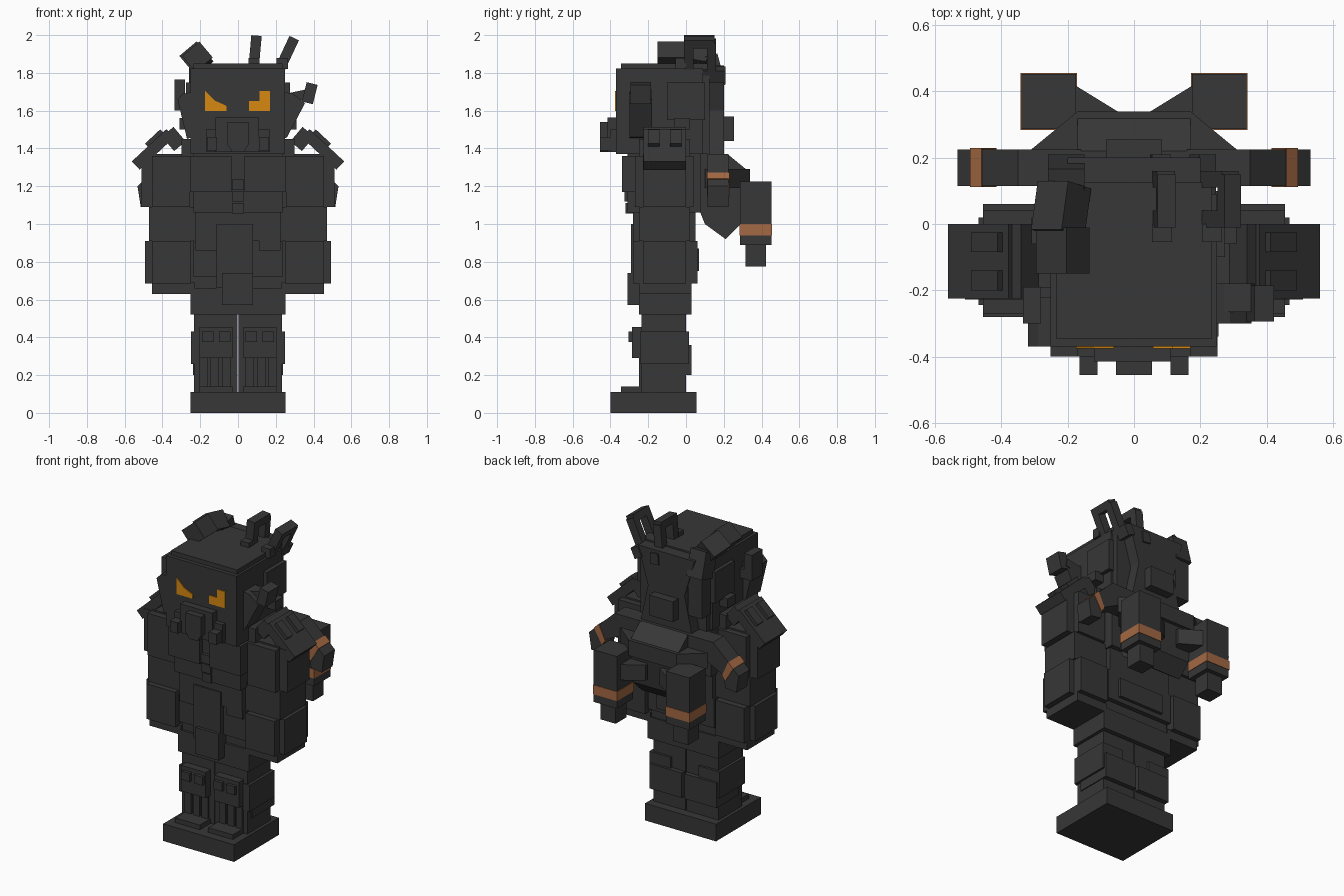
import bpy, bmesh
from math import radians
from mathutils import Matrix, Vector

cube = bpy.data.objects.get("Cube")
if cube:
    bpy.data.objects.remove(cube, do_unlink=True)


def material(name, rgb):
    m = bpy.data.materials.new(name)
    m.use_nodes = True
    m.diffuse_color = (*rgb, 1)
    bsdf = next(n for n in m.node_tree.nodes if n.type == 'BSDF_PRINCIPLED')
    bsdf.inputs["Base Color"].default_value = (*rgb, 1)
    bsdf.inputs["Roughness"].default_value = 0.8
    return m


CHARCOAL = material("charcoal", (0.038, 0.038, 0.038))
AMBER = material("amber", (0.68, 0.25, 0.006))
COPPER = material("copper", (0.37, 0.14, 0.056))


def finish(name, bm, mat):
    bmesh.ops.recalc_face_normals(bm, faces=bm.faces)
    me = bpy.data.meshes.new(name)
    bm.to_mesh(me)
    bm.free()
    me.materials.append(mat)
    bpy.context.collection.objects.link(bpy.data.objects.new(name, me))


def both(fn, name, both_sides):
    """Run a builder once, or once for each side with x negated."""
    if both_sides:
        fn("left_" + name, 1)
        fn("right_" + name, -1)
    else:
        fn(name, 1)


def box(name, x, y, z, mat=CHARCOAL, tilt=0, pitch=0, turn=0, pair=False):
    """Box from three ranges; tilt is about y, pitch about x, turn about z."""
    def build(nm, s):
        bm = bmesh.new()
        bmesh.ops.create_cube(bm, size=1)
        c = Vector([(r[0] + r[1]) / 2 for r in (x, y, z)])
        d = [r[1] - r[0] for r in (x, y, z)]
        m = (Matrix.Scale(s, 4, (1, 0, 0)) @ Matrix.Translation(c)
             @ Matrix.Rotation(radians(turn), 4, 'Z') @ Matrix.Rotation(radians(tilt), 4, 'Y')
             @ Matrix.Rotation(radians(pitch), 4, 'X') @ Matrix.Diagonal((*d, 1)))
        bmesh.ops.transform(bm, matrix=m, verts=bm.verts)
        finish(nm, bm, mat)
    both(build, name, pair)


def prism(name, pts, axis, a, b, mat=CHARCOAL, pair=False):
    """Extrude a 2D profile along an axis from a to b."""
    def build(nm, s):
        bm = bmesh.new()

        def vert(p, t):
            co = list(p)
            co.insert("xyz".index(axis), t)
            return bm.verts.new((co[0] * s, co[1], co[2]))
        f = bm.faces.new([vert(p, a) for p in pts])
        top = bmesh.ops.extrude_face_region(bm, geom=[f])["geom"]
        off = [0, 0, 0]
        off["xyz".index(axis)] = b - a
        off[0] *= s
        bmesh.ops.translate(bm, vec=off, verts=[v for v in top if isinstance(v, bmesh.types.BMVert)])
        finish(nm, bm, mat)
    both(build, name, pair)


# Boots and legs
box("boot", (0, .252), (-.4, .055), (0, .11), pair=True)
box("toe_cap", (.03, .205), (-.345, -.23), (.11, .14), pair=True)
box("leg", (.002, .232), (-.235, 0), (.05, .6), pair=True)
box("calf_guard", (.01, .238), (-.2, .03), (.2, .36), pair=True)
box("knee_band", (.1, .25), (-.24, .015), (.26, .43), pair=True)
box("knee_pad", (.03, .205), (-.285, -.2), (.29, .455), pair=True)
for i, x0 in enumerate((.04, .13)):
    box(f"knee_stud_{i}", (x0, x0 + .06), (-.305, -.27), (.375, .43), pair=True)
for i, x0 in enumerate((.04, .1, .16)):
    box(f"shin_slat_{i}", (x0, x0 + .045), (-.25, -.22), (.14, .29), pair=True)

# Coat, belt and torso
box("torso", (-.232, .232), (-.235, .02), (.52, 1.38))
box("coat_skirt", (-.252, .252), (-.25, .03), (.52, .66))
box("coat_waist", (-.235, .235), (-.262, .05), (.72, .91))
box("coat_back_flap", (-.16, .16), (0, .07), (.75, .87))
box("coat_ribs", (-.225, .225), (-.28, .05), (.91, 1.08))
box("coat_chest", (-.235, .235), (-.31, .08), (1.06, 1.37))
box("front_strip", (-.115, .08), (-.29, -.2), (.66, 1.0))
box("front_pouch", (-.085, .08), (-.31, -.2), (.57, .74))
box("side_pocket", (.11, .225), (-.275, -.2), (.86, .98), pair=True)
box("chest_plate", (.035, .255), (-.34, -.1), (1.17, 1.36), pair=True)
for i in range(3):
    box(f"chest_clasp_{i}", (-.033, .033), (-.33 + .005 * i, -.28), (1.18 - .062 * i, 1.235 - .062 * i))
box("collar", (.18, .3), (-.25, .02), (1.34, 1.45), pair=True)

# Arms with layered sleeves and gauntlets
box("arm", (.232, .455), (-.228, 0), (.63, 1.37), pair=True)
box("upper_sleeve", (.24, .51), (-.228, 0), (1.09, 1.36), pair=True)
box("sleeve_lining", (.255, .455), (-.27, .04), (1.09, 1.36), pair=True)
box("elbow_sleeve", (.225, .47), (-.245, .02), (.91, 1.09), pair=True)
box("gauntlet", (.205, .492), (-.228, 0), (.685, .91), pair=True)
box("gauntlet_plates", (.25, .455), (-.28, .06), (.685, .91), pair=True)
box("cuff", (.23, .455), (-.25, .03), (.63, .69), pair=True)

# Slanted shoulder plates with studs
box("shoulder_plate", (.325, .575), (-.225, 0), (1.365, 1.425), tilt=43, pair=True)
box("shoulder_ridge", (.3, .38), (-.225, 0), (1.4, 1.5), tilt=40, pair=True)
for i, y0 in enumerate((-.2, -.085)):
    box(f"shoulder_stud_{i}", (.38, .49), (y0, y0 + .06), (1.42, 1.47), tilt=43, pair=True)

# Head and face mask
box("head", (-.235, .235), (-.345, .125), (1.37, 1.85))
box("head_shell", (-.252, .25), (-.37, .09), (1.37, 1.822))
box("mask", (-.17, .17), (-.4, -.34), (1.38, 1.5))
box("mask_muzzle", (-.12, .11), (-.415, -.34), (1.38, 1.565))
prism("nose_guard", [(-.055, 1.54), (.055, 1.54), (.055, 1.42), (.03, 1.38), (-.03, 1.38), (-.055, 1.42)],
      "y", -.455, -.36)
box("mask_filter", (.11, .165), (-.455, -.36), (1.39, 1.46), pair=True)
prism("right_eye", [(-.175, 1.705), (-.12, 1.652), (-.06, 1.625), (-.06, 1.598), (-.175, 1.598)],
      "y", -.376, -.368, AMBER)
prism("left_eye", [(.057, 1.598), (.057, 1.652), (.115, 1.652), (.115, 1.705), (.17, 1.705), (.17, 1.598)],
      "y", -.376, -.368, AMBER)

# Cheek fins and ear blocks
prism("left_cheek_fin", [(.24, 1.45), (.24, 1.7), (.29, 1.69), (.355, 1.64), (.26, 1.46)], "y", -.3, -.18)
prism("right_cheek_fin", [(-.24, 1.46), (-.24, 1.7), (-.29, 1.69), (-.32, 1.66), (-.27, 1.45)], "y", -.37, -.22)
box("left_ear_block", (.35, .41), (-.295, -.185), (1.64, 1.745), tilt=14)
box("left_ear_stem", (.25, .36), (-.265, -.18), (1.65, 1.7), tilt=-12)
box("right_ear_block", (-.335, -.28), (-.3, -.19), (1.6, 1.765))
box("right_ear_stem", (-.3, -.24), (-.27, -.19), (1.6, 1.66))
box("side_knob", (.24, .31), (-.06, .02), (1.5, 1.56), pair=True)
box("head_side_panel", (.24, .275), (-.1, .1), (1.55, 1.75), pair=True)

# Swept crest over the right side of the head
box("crest_front", (-.275, -.155), (-.15, -.01), (1.83, 1.94), tilt=-40)
box("crest_middle", (-.28, -.16), (-.03, .12), (1.82, 1.93), tilt=-40, pitch=-12)
box("crest_back", (-.26, -.15), (.07, .19), (1.72, 1.89), pitch=15)
box("crest_tail", (-.25, -.15), (.11, .195), (1.48, 1.74))

# Back of the head
prism("nape_panel", [(-.2, 1.84), (.2, 1.84), (.13, 1.6), (.18, 1.37), (-.18, 1.37), (-.13, 1.6)], "y", .1, .2)
box("nape_block", (-.085, .085), (.12, .255), (1.44, 1.57))

# Square rings on top of the head
for i, (x0, z0, lean) in enumerate(((.085, 1.85, 5), (.235, 1.85, 25))):
    rot = Matrix.Translation((x0, 0, z0)) @ Matrix.Rotation(radians(lean), 4, 'Y')
    bars = {"front_post": (-.01, .04, -.03, .14), "top_bar": (-.01, .15, .1, .148),
            "back_post": (.11, .16, -.1, .13), "bottom_bar": (.03, .21, -.1, -.03)}
    for part, (y0, y1, a, b) in bars.items():
        bm = bmesh.new()
        bmesh.ops.create_cube(bm, size=1)
        place = Matrix.Translation((0, (y0 + y1) / 2, (a + b) / 2)) @ Matrix.Diagonal((.055, y1 - y0, b - a, 1))
        bmesh.ops.transform(bm, matrix=rot @ place, verts=bm.verts)
        finish(f"ring_{i}_{part}", bm, CHARCOAL)
    box(f"ring_{i}_foot", (x0 - .03, x0 + .03), (-.055, 0), (1.82, 1.88))

# Backpack core
prism("pack_core", [(.06, 1.37), (.22, 1.37), (.33, 1.28), (.29, 1.0), (.21, .92), (.1, 1.0), (.06, 1.1)],
      "x", -.17, .17)
prism("pack_yoke", [(-.31, .225), (-.17, .34), (.17, .34), (.31, .225), (.2, .1), (-.2, .1)], "z", 1.19, 1.29)
prism("pack_strut", [(.05, .32), (.05, .34), (.18, .42), (.18, .32), (.12, .25)], "z", 1.06, 1.16, pair=True)

# Bent pack arms with copper bands
prism("pack_arm", [(.16, 1.37), (.35, 1.37), (.532, 1.2), (.515, 1.09), (.44, 1.1), (.42, 1.18), (.3, 1.24), (.16, 1.24)],
      "y", .115, .225, pair=True)
prism("pack_arm_band", [(.46, 1.273), (.495, 1.24), (.438, 1.145), (.415, 1.176)],
      "y", .111, .229, COPPER, pair=True)

# Thrusters with copper bands
box("thruster", (.175, .34), (.287, .452), (.89, 1.225), pair=True)
box("thruster_band", (.172, .343), (.284, .455), (.94, 1.0), COPPER, pair=True)
box("thruster_nozzle", (.203, .312), (.315, .424), (.775, .9), pair=True)
